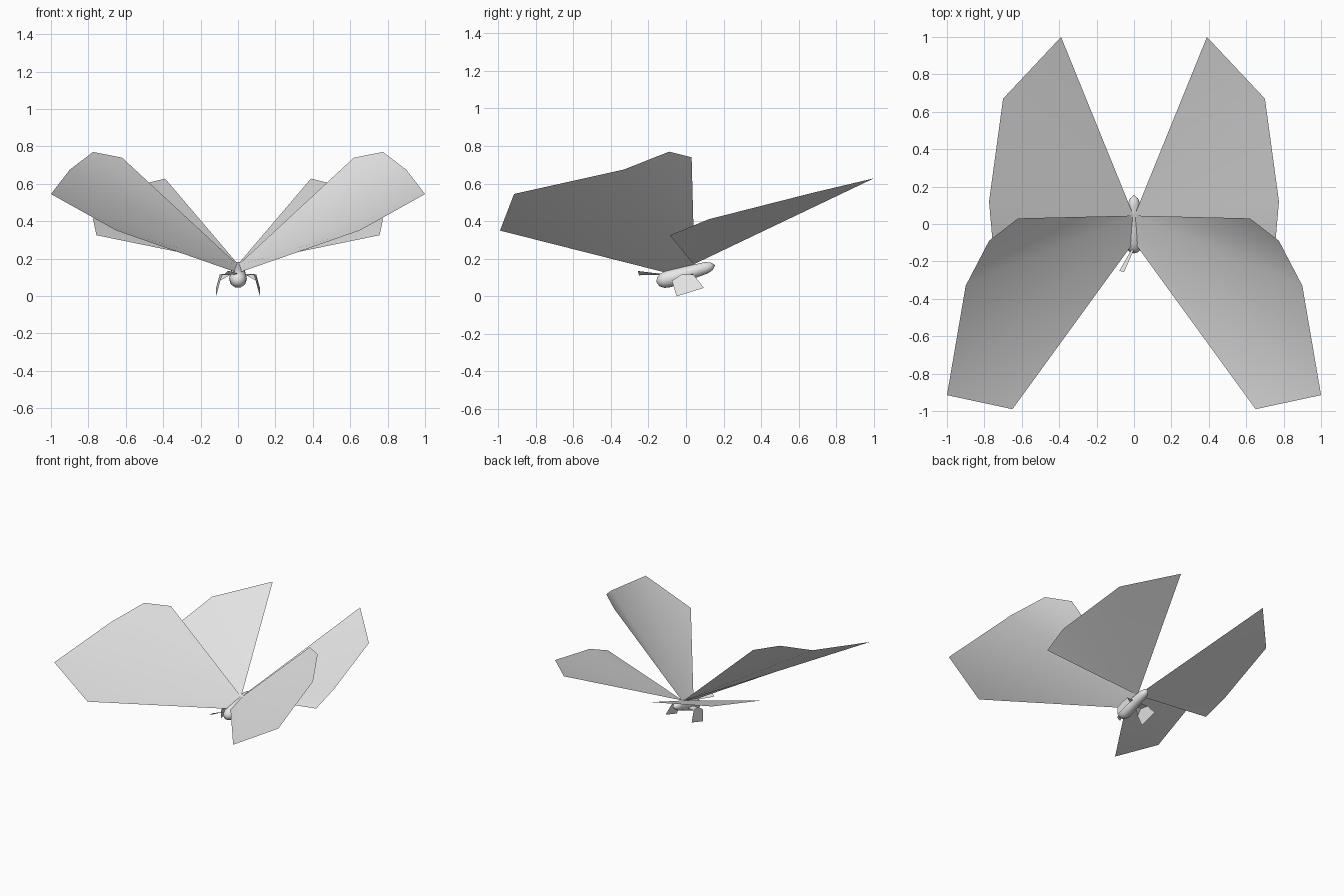
import bpy, math
from mathutils import Vector

cube = bpy.data.objects.get("Cube")
if cube:
    bpy.data.objects.remove(cube, do_unlink=True)

grey = bpy.data.materials.new("light_grey")
grey.use_nodes = True
grey.diffuse_color = (0.8, 0.8, 0.8, 1)
bsdf = next(n for n in grey.node_tree.nodes if n.type == 'BSDF_PRINCIPLED')
bsdf.inputs["Base Color"].default_value = (0.8, 0.8, 0.8, 1)


def add_mesh(name, points, faces, smooth=False, mirror=False):
    mesh = bpy.data.meshes.new(name)
    mesh.from_pydata(points, [], faces)
    mesh.materials.append(grey)
    mesh.polygons.foreach_set("use_smooth", [smooth] * len(mesh.polygons))
    obj = bpy.data.objects.new(name, mesh)
    bpy.context.collection.objects.link(obj)
    if mirror:
        mod = obj.modifiers.new("mirror", 'MIRROR')
        mod.use_mirror_merge = False
    return obj


def fan(count):
    """Triangles spreading from the first point, the wing root."""
    return [(0, i + 1, i) for i in range(1, count - 1)]


# Fore wings: cupped sheets sweeping forward
fore = [(0, 0.045, 0.165), (0.62, 0.03, 0.74), (0.775, -0.09, 0.77),
        (0.9, -0.33, 0.675), (1.0, -0.915, 0.545), (0.65, -0.99, 0.35),
        (0.01, -0.11, 0.127)]
add_mesh("fore_wings", fore, [f[::-1] for f in fan(len(fore))], True, True)

# Hind wings: flatter sheets sweeping backward
hind = [(0, 0.04, 0.17), (0.39, 1.0, 0.628), (0.70, 0.67, 0.55),
        (0.775, 0.12, 0.41), (0.757, -0.085, 0.325)]
add_mesh("hind_wings", hind, [f[::-1] for f in fan(len(hind))], True, True)

# Legs: bent plates on each side of the body
legs = [(0.04, -0.03, 0.112), (0.04, 0.035, 0.118),
        (0.097, -0.075, 0.083), (0.085, -0.025, 0.116), (0.097, 0.04, 0.116),
        (0.117, -0.05, 0.0), (0.117, 0.095, 0.045)]
add_mesh("legs", legs, [(0, 3, 4, 1), (0, 2, 3), (2, 5, 6, 4, 3)], False, True)

# Body: turned profile along a rising axis, as (fraction, radius)
profile = [(0.03, 0.026), (0.1, 0.042), (0.2, 0.048), (0.4, 0.043),
           (0.65, 0.037), (0.85, 0.033), (0.94, 0.022)]
start, end = Vector((0, -0.157, 0.074)), Vector((0, 0.155, 0.166))
sides = 10
turn = (end - start).to_track_quat('Z', 'Y')
points = [start]
for t, r in profile:
    for k in range(sides):
        a = math.tau * k / sides
        points.append(start.lerp(end, t) + turn @ Vector((r * math.cos(a), r * math.sin(a), 0)))
points.append(end)
last = len(points) - 1
base = last - sides
faces = []
for k in range(sides):
    n = (k + 1) % sides
    faces.append((0, 1 + n, 1 + k))
    faces.append((base + k, base + n, last))
    for j in range(len(profile) - 1):
        a, b = 1 + j * sides, 1 + (j + 1) * sides
        faces.append((a + k, a + n, b + n, b + k))
add_mesh("body", points, faces, True)

# Feeler: a single narrow blade at the head
add_mesh("feeler", [(-0.01, -0.13, 0.115), (-0.078, -0.25, 0.112),
                    (-0.053, -0.257, 0.135), (0.0, -0.135, 0.12)], [(0, 1, 2, 3)])
